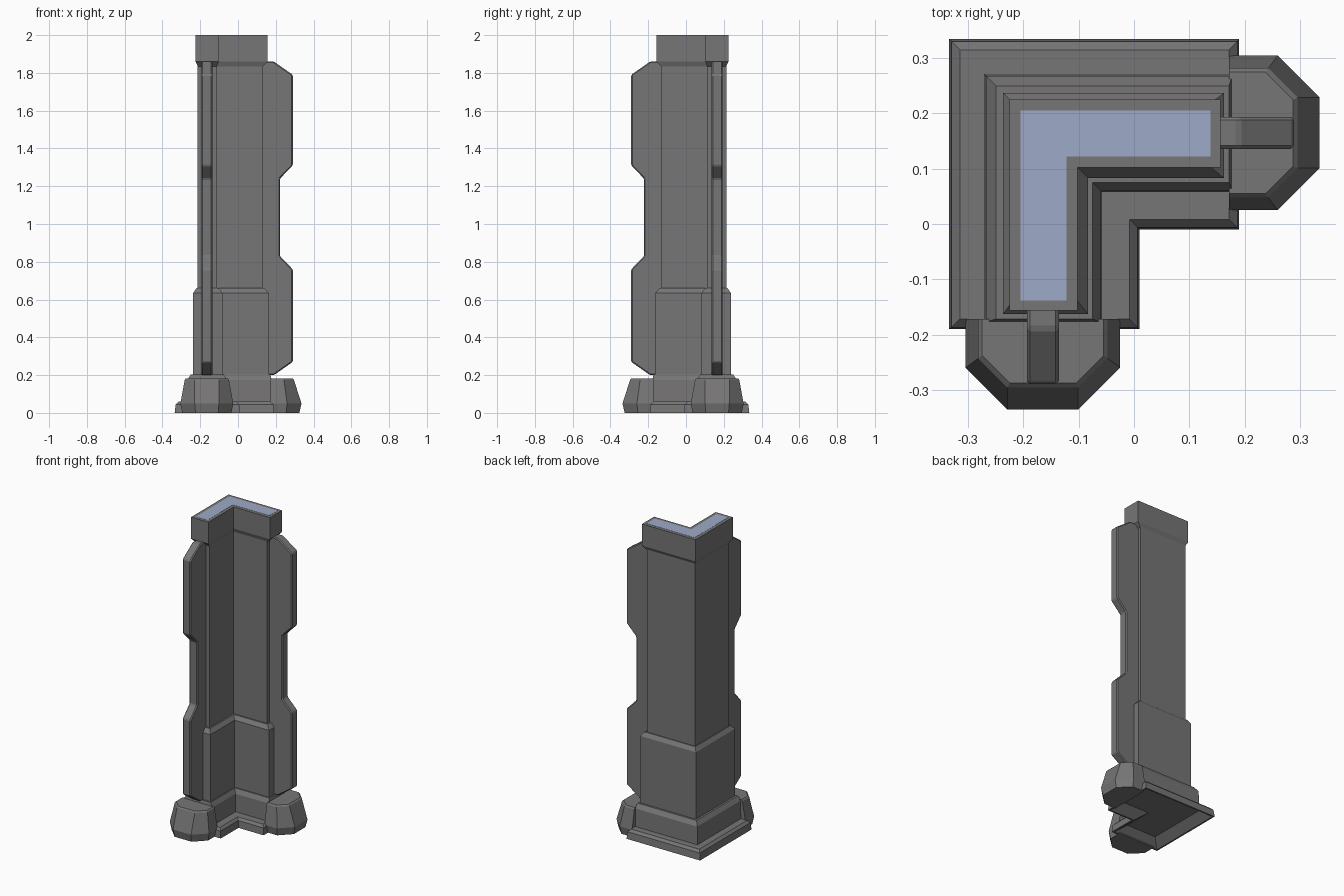
import bpy, bmesh

cube = bpy.data.objects.get("Cube")
if cube:
    bpy.data.objects.remove(cube, do_unlink=True)


def material(name, rgb):
    m = bpy.data.materials.new(name)
    m.use_nodes = True
    m.diffuse_color = (*rgb, 1)
    m.node_tree.nodes["Principled BSDF"].inputs["Base Color"].default_value = (*rgb, 1)
    return m


grey = material("warm grey", (0.185, 0.18, 0.183))
blue = material("pale blue", (0.34, 0.41, 0.58))


def finish(name, bm, bevel=0):
    bmesh.ops.recalc_face_normals(bm, faces=bm.faces)
    mesh = bpy.data.meshes.new(name)
    bm.to_mesh(mesh)
    bm.free()
    ob = bpy.data.objects.new(name, mesh)
    bpy.context.collection.objects.link(ob)
    mesh.materials.append(grey)
    mesh.materials.append(blue)
    if bevel:
        mod = ob.modifiers.new("edge_bevel", "BEVEL")
        mod.width, mod.segments, mod.limit_method = bevel, 1, "ANGLE"
    return ob


def loft(name, rings, bevel=0):
    """Join equal-sized point rings with side faces and close both ends."""
    bm = bmesh.new()
    loops = [[bm.verts.new(p) for p in ring] for ring in rings]
    n = len(loops[0])
    for low, high in zip(loops, loops[1:]):
        for i in range(n):
            j = (i + 1) % n
            bm.faces.new((low[i], low[j], high[j], high[i]))
    bm.faces.new(loops[0])
    bm.faces.new(loops[-1])
    return finish(name, bm, bevel)


def corner(outer, end, inner, z):
    """L-shaped outline with its corner at the back right."""
    plan = [(-outer, outer), (-outer, -end), (-inner, -end),
            (-inner, inner), (end, inner), (end, outer)]
    return [(x, y, z) for x, y in plan]


def corner_stack(name, levels):
    return loft(name, [corner(*level) for level in levels])


# Base skirt with a hollow underside, and plinth above it
corner_stack("base_skirt", [
    (0.27, 0.13, 0.06, 0.045), (0.325, 0.18, 0.0, 0), (0.335, 0.19, -0.01, 0),
    (0.33, 0.187, -0.006, 0.045), (0.315, 0.172, 0.008, 0.06), (0.25, 0.13, 0.08, 0.06)])
corner_stack("plinth", [
    (0.272, 0.178, 0.058, 0.05), (0.268, 0.178, 0.06, 0.175),
    (0.25, 0.172, 0.075, 0.203)])

# Thick lower column and slimmer shaft
corner_stack("lower_column", [
    (0.237, 0.163, 0.083, 0.19), (0.237, 0.163, 0.083, 0.635),
    (0.22, 0.14, 0.102, 0.66)])
corner_stack("shaft", [(0.214, 0.13, 0.112, 0.6), (0.214, 0.13, 0.112, 1.9)])

# Cap with a pale inset top
corner_stack("cap", [
    (0.212, 0.133, 0.112, 1.835), (0.225, 0.157, 0.102, 1.86),
    (0.225, 0.157, 0.102, 2.0)])
corner_stack("cap_inset", [
    (0.205, 0.138, 0.122, 1.996), (0.205, 0.138, 0.122, 2.001)]
    ).data.polygons.foreach_set("material_index", [1] * 8)

MID = 0.165
fin_profile = [(0.10, 0.2), (0.19, 0.2), (0.29, 0.27), (0.29, 0.76),
               (0.222, 0.83), (0.222, 1.24), (0.29, 1.31), (0.29, 1.79),
               (0.19, 1.86), (0.10, 1.86)]
foot_levels = [(0.325, 0.255, 0.13, 0), (0.336, 0.26, 0.14, 0.05),
               (0.296, 0.243, 0.117, 0.175), (0.288, 0.238, 0.11, 0.183)]


def foot_ring(tip, shoulder, half, z):
    nose = half - (tip - shoulder)
    side = [(0.172, half), (shoulder, half), (tip, nose)]
    plan = side + [(x, -w) for x, w in reversed(side)]
    return [(x, MID + w, z) for x, w in plan]


# Each arm end carries one fin and one foot, mirrored across the diagonal
for label, flip in (("left", False), ("front", True)):
    def place(ring):
        return [(-y, -x, z) if flip else (x, y, z) for x, y, z in ring]

    loft(label + "_fin", [place([(x, MID + w, z) for x, z in fin_profile])
                          for w in (-0.029, 0.029)], bevel=0.006)
    loft(label + "_foot", [place(foot_ring(*level)) for level in foot_levels])
